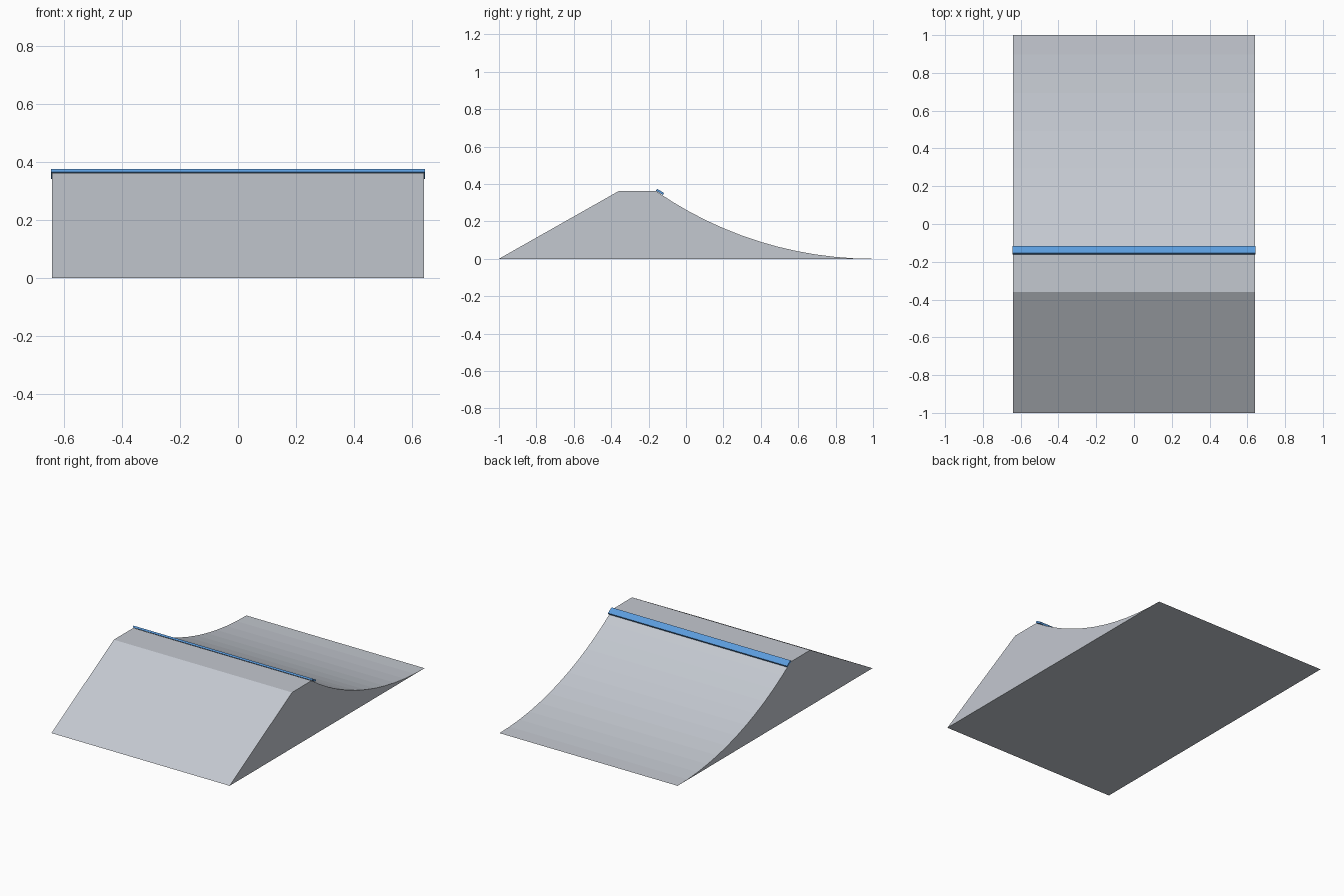
import bpy, bmesh
from math import sin, cos, asin, radians

cube = bpy.data.objects.get("Cube")
if cube:
    bpy.data.objects.remove(cube, do_unlink=True)


def material(name, rgb):
    mat = bpy.data.materials.new(name)
    mat.use_nodes = True
    mat.diffuse_color = (*rgb, 1)
    mat.node_tree.nodes["Principled BSDF"].inputs["Base Color"].default_value = (*rgb, 1)
    return mat


def extrude_profile(name, points, half_width, mat):
    """Sweep a (y, z) outline across x."""
    bm = bmesh.new()
    face = bm.faces.new([bm.verts.new((-half_width, y, z)) for y, z in points])
    side = bmesh.ops.extrude_face_region(bm, geom=[face])
    verts = [g for g in side["geom"] if isinstance(g, bmesh.types.BMVert)]
    bmesh.ops.translate(bm, verts=verts, vec=(2 * half_width, 0, 0))
    bmesh.ops.recalc_face_normals(bm, faces=bm.faces)
    mesh = bpy.data.meshes.new(name)
    bm.to_mesh(mesh)
    bm.free()
    mesh.materials.append(mat)
    obj = bpy.data.objects.new(name, mesh)
    bpy.context.collection.objects.link(obj)
    return obj


concrete = material("concrete grey", (0.55, 0.58, 0.63))
blue = material("coping blue", (0.105, 0.33, 0.72))

# Ramp body: straight bank, flat deck, then a concave arc down to the ground
HEIGHT, LIP_Y, STEPS = 0.362, -0.16, 12
run = 1 - LIP_Y
radius = (run ** 2 + HEIGHT ** 2) / (2 * HEIGHT)
sweep = asin(run / radius)
arc = []
for i in range(STEPS + 1):
    a = sweep * (1 - i / STEPS)
    arc.append((1 - radius * sin(a), radius * (1 - cos(a))))
extrude_profile("ramp_body", [(-1, 0), (-0.36, HEIGHT)] + arc, 0.64, concrete)

# Coping strip: thin bar tilted along the top of the arc
tilt = radians(-31)
half_l, half_t = 0.022, 0.006
strip = [(-0.139 + u * cos(tilt) - v * sin(tilt), 0.358 + u * sin(tilt) + v * cos(tilt))
         for u, v in ((-half_l, -half_t), (half_l, -half_t), (half_l, half_t), (-half_l, half_t))]
extrude_profile("coping_strip", strip, 0.643, blue)
